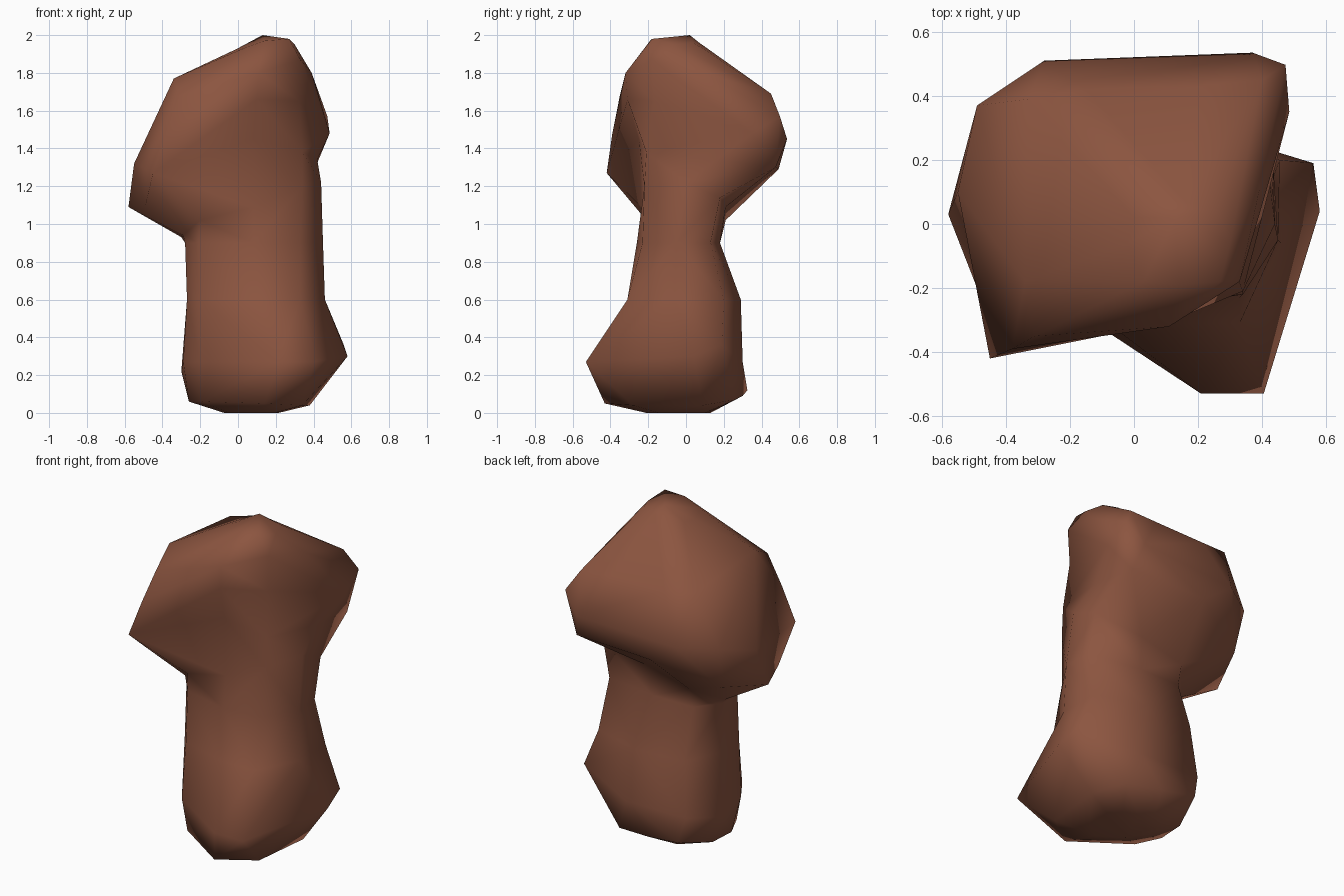
import bpy, bmesh
from mathutils import Vector

clay = bpy.data.materials.new("reddish_brown_rock")
clay.diffuse_color = (0.262, 0.091, 0.051, 1)

# Each ring: (default height, nine outline points); a point may carry its own height.
# Counter-clockwise from the front: F FR R BR B BL L LF FL
foot = [
    (0.06, [(.14, -.43, .05), (.34, -.28, .04), (.38, .09, .04), (.27, .26, .07), (.05, .30, .09),
            (-.17, .325, .12), (-.25, .10), (-.26, -.07), (-.19, -.22)]),
    (0.27, [(.21, -.53), (.405, -.53), (.58, .04, .30), (.56, .19, .36), (.20, .30),
            (-.21, .30), (-.30, .08, .22), (-.29, -.12), (-.20, -.26)]),
    (0.60, [(.10, -.31), (.33, -.31), (.46, -.06), (.455, .20), (.15, .29),
            (-.18, .27), (-.27, .06), (-.27, -.13), (-.20, -.22)]),
]
neck = [
    (0.90, [(.08, -.26), (.33, -.23), (.45, -.05), (.43, .13), (.10, .18),
            (-.17, .18), (-.28, .05), (-.28, -.10), (-.21, -.19)]),
    (1.09, [(.08, -.235), (.34, -.22, 1.2), (.44, .00, 1.22), (.435, .18, 1.14), (.12, .21),
            (-.17, .21, 1.02), (-.30, .05, .93), (-.29, -.10, .94), (-.20, -.21, 1.02)]),
]
head = [
    (1.30, [(.08, -.25, 1.45), (.34, -.21, 1.38), (.42, .16, 1.34), (.41, .475), (-.10, .49, 1.29),
            (-.46, .32, 1.15), (-.58, .03, 1.09), (-.49, -.20, 1.10), (-.45, -.42, 1.27)]),
    (1.48, [(.10, -.31, 1.66), (.325, -.17, 1.65), (.485, .35), (.473, .497, 1.57), (.37, .535, 1.45),
            (-.28, .51, 1.42), (-.49, .37, 1.41), (-.55, .10, 1.32), (-.38, -.39)]),
    (1.70, [(.11, -.32, 1.80), (.33, -.18, 1.87), (.39, .10, 1.80), (.40, .45, 1.69), (.20, .43),
            (-.15, .42), (-.33, .39, 1.72), (-.34, -.18, 1.77), (-.31, -.35, 1.68)]),
    (1.96, [(.14, -.19, 1.97), (.27, -.18, 1.98), (.30, -.06, 1.95), (.26, .04), (.16, .07),
            (.08, .06), (.00, .02, 1.93), (-.02, -.06, 1.92), (.03, -.18, 1.93)]),
]

bm = bmesh.new()


def add_ring(z, pts):
    return [bm.verts.new((*p, z)[:3]) for p in pts]


def bridge(lo, hi):
    """Join two rings, splitting each quad along its outer diagonal so it bulges."""
    n = len(lo)
    core = sum((v.co for v in lo + hi), Vector()) / (2 * n)
    for i in range(n):
        a, b, c, d = lo[i], lo[(i + 1) % n], hi[(i + 1) % n], hi[i]
        normal = (c.co - a.co).cross(d.co - b.co)
        if normal.dot(a.co + c.co - b.co - d.co) >= 0:
            tris = (a, b, c), (a, c, d)
        else:
            tris = (a, b, d), (b, c, d)
        for t in tris:
            bm.faces.new(t)


# Skin the rings from the flat sole to the crown
rings = [add_ring(*r) for r in foot + neck + head]
centre = Vector((.08, -.03))
rings.insert(0, add_ring(0, [tuple(centre + (v.co.xy - centre) * .45) for v in rings[0]]))
for lo, hi in zip(rings, rings[1:]):
    bridge(lo, hi)
bm.faces.new(rings[0])

# Pointed crown
tip = bm.verts.new((.13, .02, 2.0))
top = rings[-1]
for a, b in zip(top, top[1:] + top[:1]):
    bm.faces.new((a, b, tip))
bmesh.ops.recalc_face_normals(bm, faces=bm.faces)

mesh = bpy.data.meshes.new("rock_pillar")
bm.to_mesh(mesh)
bm.free()
mesh.materials.append(clay)
mesh.shade_smooth()
rock = bpy.data.objects.new("rock_pillar", mesh)
bpy.context.collection.objects.link(rock)
